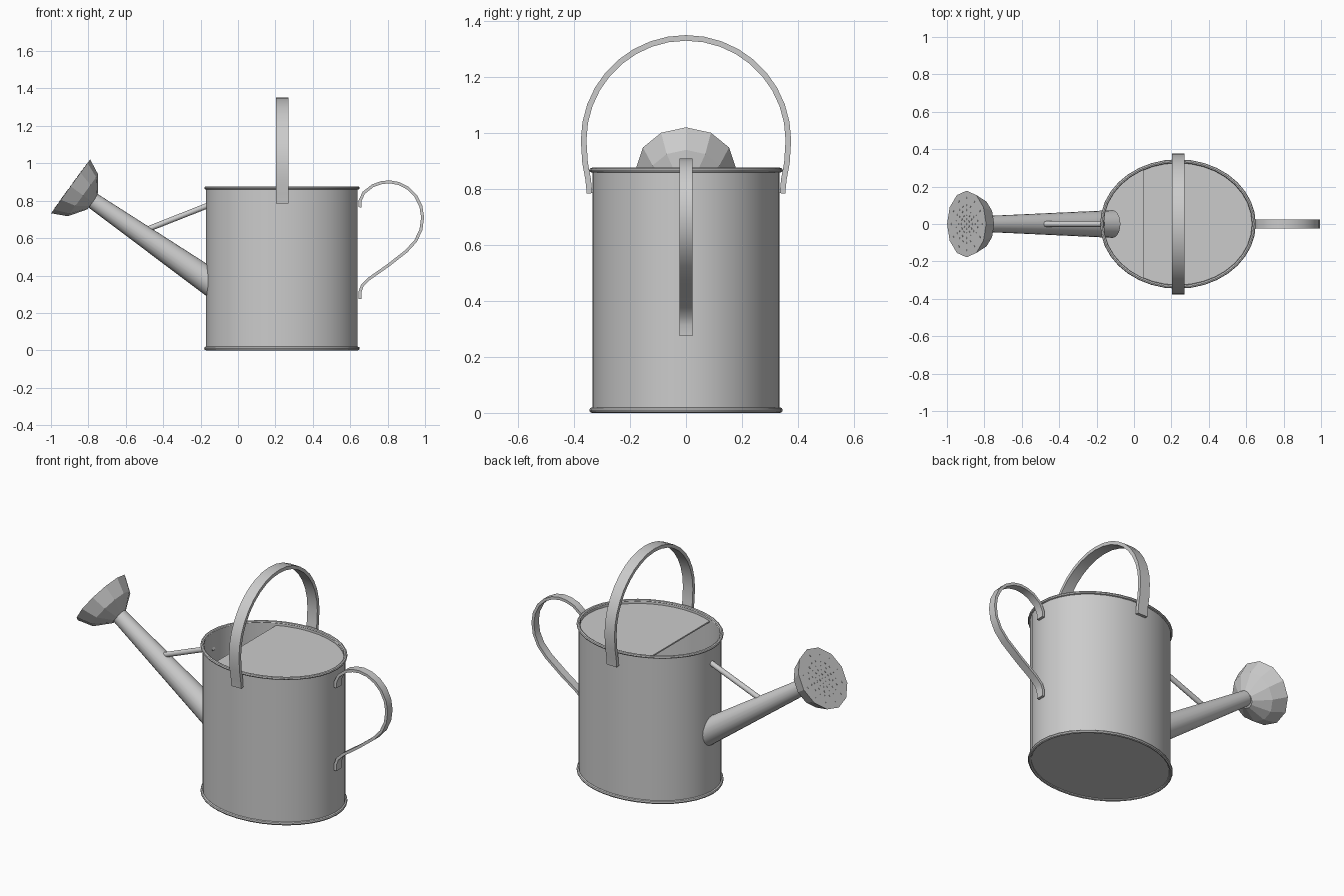
import bpy, bmesh, math
from mathutils import Vector, Matrix

if "Cube" in bpy.data.objects:
    bpy.data.objects.remove(bpy.data.objects["Cube"])

CX, A, B = 0.235, 0.405, 0.335      # body ellipse centre and half-axes
TAU = math.tau


def finish(name, bm, smooth=40):
    bmesh.ops.recalc_face_normals(bm, faces=bm.faces)
    me = bpy.data.meshes.new(name)
    bm.to_mesh(me)
    bm.free()
    ob = bpy.data.objects.new(name, me)
    bpy.context.collection.objects.link(ob)
    if smooth:
        bpy.ops.object.select_all(action='DESELECT')
        ob.select_set(True)
        bpy.context.view_layer.objects.active = ob
        bpy.ops.object.shade_smooth_by_angle(angle=math.radians(smooth))
    return ob


def skin(name, rings, smooth=40, loop=False, caps=True):
    """Join rings of points with quads; close into a loop or cap both ends."""
    bm = bmesh.new()
    vs = [[bm.verts.new(p) for p in r] for r in rings]
    n = len(vs[0])
    for i in range(len(vs) if loop else len(vs) - 1):
        a, b = vs[i], vs[(i + 1) % len(vs)]
        for j in range(n):
            k = (j + 1) % n
            bm.faces.new((a[j], a[k], b[k], b[j]))
    if caps and not loop:
        bm.faces.new(vs[0])
        bm.faces.new(vs[-1])
    return finish(name, bm, smooth)


def ellipse(off, z, n=36):
    return [(CX + (A + off) * math.cos(TAU * i / n),
             (B + off) * math.sin(TAU * i / n), z) for i in range(n)]


def turned(name, start, axis, profile, n, smooth=40):
    """Round part along an axis; profile is (distance, radius)."""
    axis = Vector(axis).normalized()
    u = Vector((0, 1, 0))
    v = axis.cross(u)
    start = Vector(start)
    rings = [[start + axis * d + (u * math.sin(TAU * i / n) + v * math.cos(TAU * i / n)) * r
              for i in range(n)] for d, r in profile]
    return skin(name, rings, smooth)


def strap(name, path, place, width, thick):
    """Flat band following a 2D path; place(p, q, side) maps to 3D."""
    pts = [Vector(p) for p in path]
    rings = []
    for i, p in enumerate(pts):
        t = (pts[min(i + 1, len(pts) - 1)] - pts[max(i - 1, 0)]).normalized()
        nrm = Vector((-t.y, t.x)) * thick / 2
        o, c = p + nrm, p - nrm
        rings.append([place(o.x, o.y, -width / 2), place(o.x, o.y, width / 2),
                      place(c.x, c.y, width / 2), place(c.x, c.y, -width / 2)])
    return skin(name, rings)


# Body: outer wall, lip, inner wall, floor
skin("body", [ellipse(o, z) for o, z in
              [(0, 0.008), (0, 0.87), (-0.008, 0.87), (-0.008, 0.02)]])

# Rolled rims at top and bottom
for name, z, h in (("top_rim", 0.868, 0.009), ("bottom_rim", 0.010, 0.010)):
    skin(name, [ellipse(0.001 + 0.010 * math.cos(TAU * k / 8), z + h * math.sin(TAU * k / 8))
                for k in range(8)], loop=True)

# Partial lid, leaving an opening on the spout side
bm = bmesh.new()
T = math.radians(118)
arc = [-T + 2 * T * i / 24 for i in range(25)]
lid = bm.faces.new([bm.verts.new((CX + 0.399 * math.cos(t), 0.329 * math.sin(t), 0.846))
                    for t in arc])
ext = bmesh.ops.extrude_face_region(bm, geom=[lid])
bmesh.ops.translate(bm, vec=(0, 0, 0.008),
                    verts=[g for g in ext["geom"] if isinstance(g, bmesh.types.BMVert)])
finish("half_lid", bm)

# Carrying handle over the top
side = [(0.345, 0.785), (0.350, 0.835), (0.361, 0.895)]
arch = [(0.366 * math.cos(math.pi * i / 18), 0.975 + 0.366 * math.sin(math.pi * i / 18))
        for i in range(-0, 19)]
strap("carry_handle", side + arch + [(-y, z) for y, z in reversed(side)],
      lambda y, z, s: (0.237 + s, y, z), 0.065, 0.02)

# Pouring handle at the back
strap("pour_handle",
      [(0.652, 0.765), (0.653, 0.80), (0.672, 0.842), (0.72, 0.880), (0.765, 0.896),
       (0.81, 0.901), (0.86, 0.892), (0.91, 0.866), (0.95, 0.826), (0.978, 0.77),
       (0.987, 0.71), (0.978, 0.645), (0.95, 0.585), (0.90, 0.53), (0.80, 0.452),
       (0.70, 0.382), (0.665, 0.348), (0.653, 0.315), (0.652, 0.275)],
      lambda x, z, s: (x, s, z), 0.046, 0.016)

# Spout and its brace
turned("spout", (-0.115, 0, 0.342), (-0.66, 0, 0.458), [(0, 0.074), (0.815, 0.043)], 20)
turned("spout_brace", (-0.51, 0, 0.637), (0.35, 0, 0.138), [(0, 0.015), (0.376, 0.015)], 12)

# Sprinkler rose, faceted with twelve sides
face_c = Vector((-0.895, 0, 0.877))
axis = Vector((-0.81, 0, 0.587)).normalized()
turned("rose", face_c, -axis,
       [(0, 0.178), (0.082, 0.138), (0.12, 0.083), (0.145, 0.047)], 12, smooth=0)

# Sprinkler holes as small studs in rings on the rose face
bm = bmesh.new()
turn = axis.to_track_quat('Z', 'Y').to_matrix().to_4x4()
for r, n in ((0, 1), (0.025, 6), (0.05, 12), (0.075, 12), (0.10, 18), (0.14, 12)):
    for i in range(n):
        a = TAU * i / n
        m = Matrix.Translation(face_c) @ turn @ Matrix.Translation(
            (r * math.cos(a), r * math.sin(a), 0))
        bmesh.ops.create_cone(bm, cap_ends=True, segments=8, radius1=0.005,
                              radius2=0.005, depth=0.004, matrix=m)
finish("rose_holes", bm, 0)
